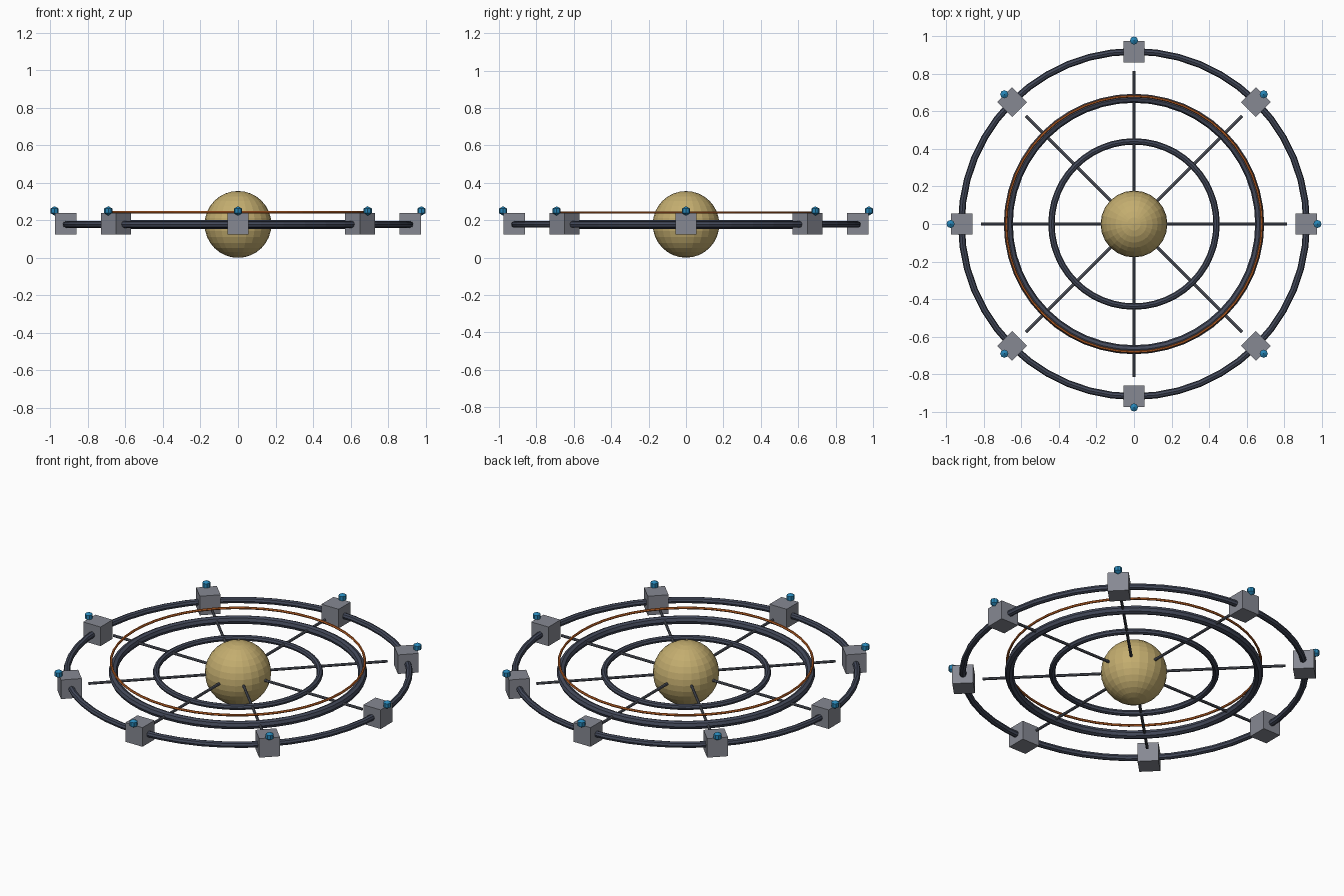
import bpy
from math import pi, cos, sin

if "Cube" in bpy.data.objects:
    bpy.data.objects.remove(bpy.data.objects["Cube"])

Z = 0.178  # height of the ring plane


def material(name, rgb):
    m = bpy.data.materials.new(name)
    m.diffuse_color = (*rgb, 1)
    m.use_nodes = True
    m.node_tree.nodes["Principled BSDF"].inputs["Base Color"].default_value = m.diffuse_color
    return m


SLATE = material("slate", (0.055, 0.065, 0.10))
SAND = material("sand", (0.55, 0.42, 0.16))
STEEL = material("steel", (0.24, 0.25, 0.29))
ROD = material("rod", (0.10, 0.11, 0.14))
ORANGE = material("orange", (0.55, 0.13, 0.02))
BLUE = material("blue", (0.02, 0.24, 0.48))


def finish(name, mat):
    ob = bpy.context.object
    ob.name = name
    ob.data.materials.append(mat)
    return ob


def ring(name, major, minor, z, mat, sides=8):
    bpy.ops.mesh.primitive_torus_add(location=(0, 0, z), major_radius=major, minor_radius=minor,
                                     major_segments=48, minor_segments=sides)
    return finish(name, mat)


# Central globe
bpy.ops.mesh.primitive_uv_sphere_add(segments=24, ring_count=16, radius=0.178, location=(0, 0, Z))
finish("core_globe", SAND)

# Concentric rings and the raised light strip
ring("inner_ring", 0.44, 0.017, Z, SLATE)
ring("middle_ring", 0.67, 0.024, Z, SLATE)
ring("outer_ring", 0.92, 0.018, Z, SLATE)
ring("orange_strip", 0.682, 0.007, 0.242, ORANGE, 6)

# Eight spokes, each with a pod and a beacon
for i in range(8):
    a = i * pi / 4
    c, s = cos(a), sin(a)

    r0, r1 = 0.15, 0.815
    mid = (r0 + r1) / 2
    bpy.ops.mesh.primitive_cylinder_add(vertices=8, radius=0.008, depth=r1 - r0,
                                        location=(mid * c, mid * s, Z), rotation=(0, pi / 2, a))
    finish(f"spoke_{i + 1}", ROD)

    bpy.ops.mesh.primitive_cube_add(size=0.113, location=(0.918 * c, 0.918 * s, Z + 0.003),
                                    rotation=(0, 0, a))
    finish(f"pod_{i + 1}", STEEL)

    bpy.ops.mesh.primitive_uv_sphere_add(segments=8, ring_count=3, radius=0.025,
                                         location=(0.978 * c, 0.978 * s, 0.25), rotation=(0, 0, a))
    finish(f"beacon_{i + 1}", BLUE)
